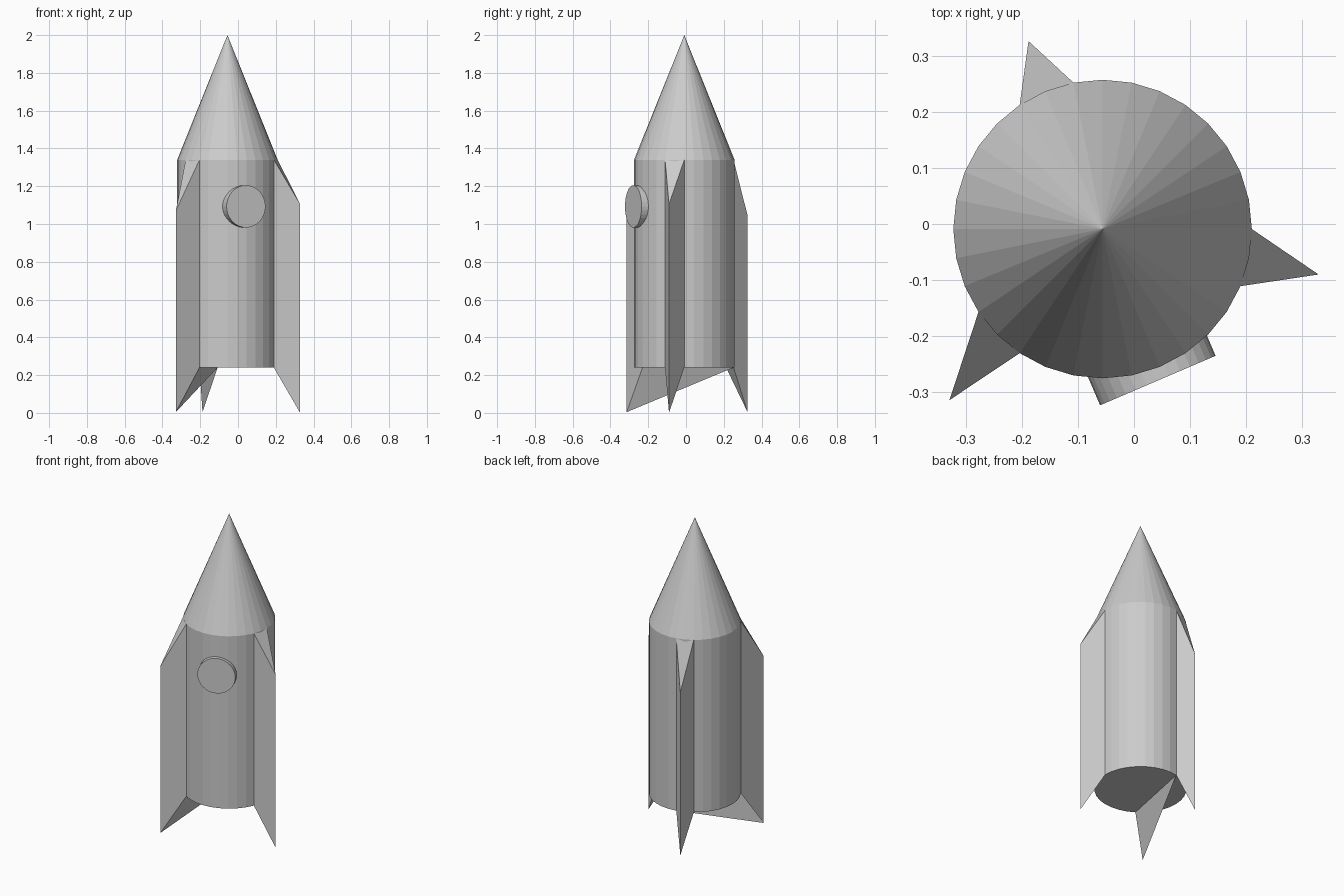
import bpy, bmesh
from math import cos, sin, radians
from mathutils import Matrix

if "Cube" in bpy.data.objects:
    bpy.data.objects.remove(bpy.data.objects["Cube"])

CX, CY, R = -0.056, -0.009, 0.266
Z0, Z1, Z2 = 0.24, 1.34, 2.0


def link(name, bm):
    bmesh.ops.recalc_face_normals(bm, faces=bm.faces)
    mesh = bpy.data.meshes.new(name)
    bm.to_mesh(mesh)
    bm.free()
    bpy.context.collection.objects.link(bpy.data.objects.new(name, mesh))


def cone(name, r1, r2, depth, matrix):
    bm = bmesh.new()
    bmesh.ops.create_cone(bm, cap_ends=True, segments=32, radius1=r1,
                          radius2=r2, depth=depth, matrix=matrix)
    link(name, bm)


def rim(angle, z):
    return (CX + R * cos(radians(angle)), CY + R * sin(radians(angle)), z)


# Fin: wedge on the hull drawn out to a vertical outer edge
def fin(name, angle, tip, top, bottom, brace=None):
    bm = bmesh.new()
    a0, a1 = (bm.verts.new(rim(angle - 11.25, z)) for z in (Z0, Z1))
    b0, b1 = (bm.verts.new(rim(angle + 11.25, z)) for z in (Z0, Z1))
    t0, t1 = (bm.verts.new((*tip, z)) for z in (bottom, top))
    for f in ((a0, t0, t1, a1), (t0, b0, b1, t1), (a1, t1, b1)):
        bm.faces.new(f)
    # Underside; on one fin it reaches across below the hull
    if brace is None:
        bm.faces.new((a0, b0, t0))
    else:
        bm.faces.new((bm.verts.new(rim(brace, Z0)), b0, t0))
    link(name, bm)


# Hull and nose
cone("hull", R, R, Z1 - Z0, Matrix.Translation((CX, CY, (Z0 + Z1) / 2)))
cone("nose_cone", R, 0, Z2 - Z1, Matrix.Translation((CX, CY, (Z1 + Z2) / 2)))

# Round porthole turned towards the front right
turn = Matrix.Rotation(radians(23.2), 4, 'Z') @ Matrix.Rotation(radians(90), 4, 'X')
depth = 0.11
cone("porthole", 0.112, 0.112, depth,
     Matrix.Translation((0.0425, -0.279, 1.093)) @ turn
     @ Matrix.Translation((0, 0, -depth / 2)))

# Three fins
fin("right_fin", -11.25, (0.329, -0.09), 1.105, 0.0)
fin("back_fin", 112.5, (-0.188, 0.326), 1.045, 0.004)
fin("left_fin", 225, (-0.329, -0.314), 1.07, 0.004, brace=101.25)
